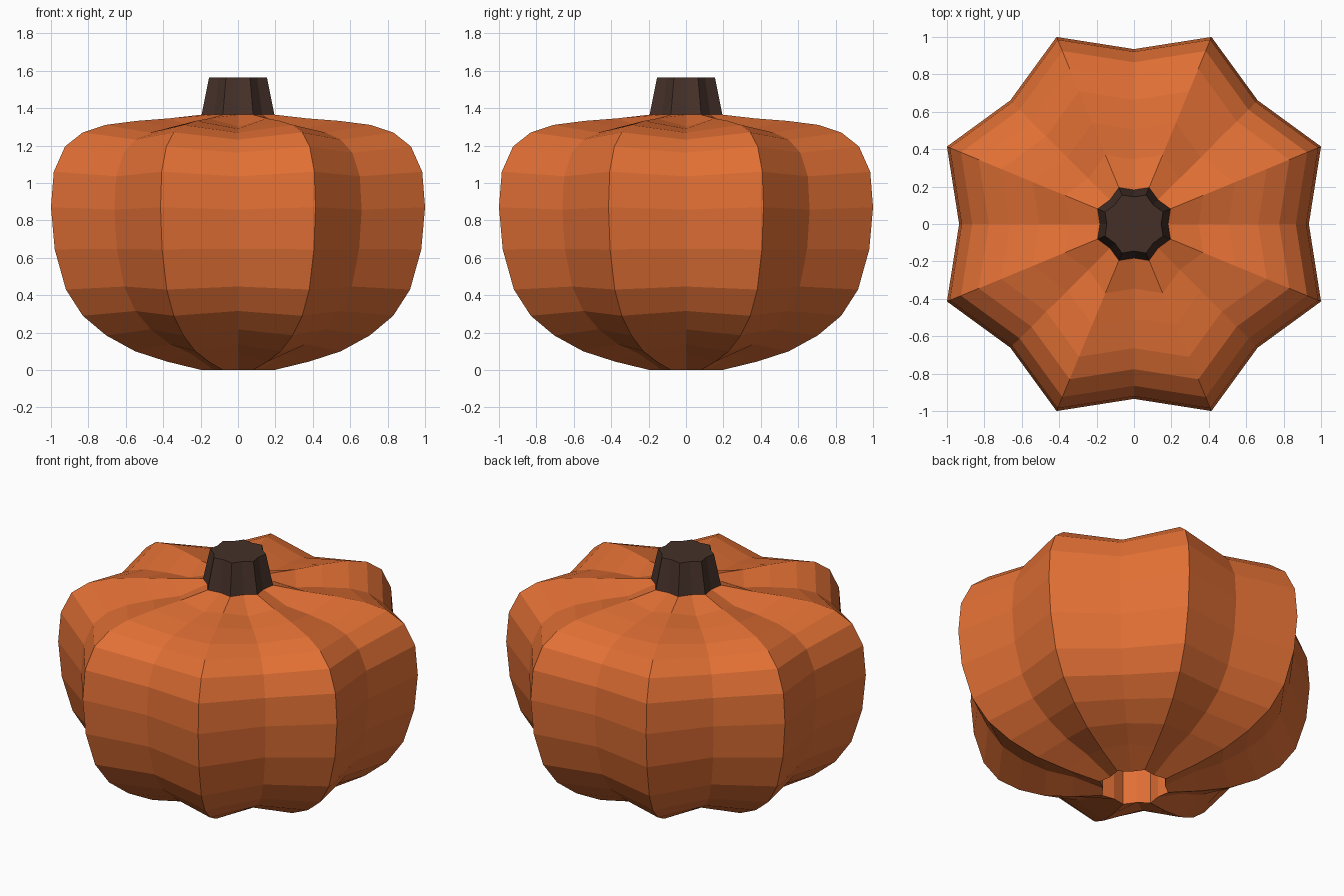
import bpy, bmesh, math

if "Cube" in bpy.data.objects:
    bpy.data.objects.remove(bpy.data.objects["Cube"])

RIBS = 8
VALLEY = 0.935                      # valley size relative to rib crest
CREST = 1 / math.cos(math.pi / 8)   # silhouette half-width -> crest radius


def material(name, color):
    m = bpy.data.materials.new(name)
    m.diffuse_color = (*color, 1)
    m.use_nodes = True
    m.node_tree.nodes["Principled BSDF"].inputs["Base Color"].default_value = m.diffuse_color
    return m


def ribbed_body(name, profile, mat, closed, sink=0.0, mid_z=0.68):
    """Sweep (half-width, z) points round z with alternating crests and valleys."""
    bm = bmesh.new()
    n, last = RIBS * 2, len(profile) - 1
    rings = []
    for j, (w, z) in enumerate(profile):
        ring = []
        for i in range(n):
            a = math.pi * i / RIBS
            crest = i % 2 == 1
            r = w * CREST if crest else w * VALLEY
            zz = z
            if not crest and 0 < j < last:
                zz = z + (mid_z - z) * sink
            ring.append(bm.verts.new((r * math.cos(a), r * math.sin(a), zz)))
        rings.append(ring)
    pairs = list(zip(rings, rings[1:]))
    if closed:
        pairs.append((rings[-1], rings[0]))   # straight core wall
    for lo, hi in pairs:
        for i in range(n):
            k = (i + 1) % n
            bm.faces.new((lo[i], lo[k], hi[k], hi[i]))
    if not closed:
        bm.faces.new(rings[-1])
    me = bpy.data.meshes.new(name)
    bm.to_mesh(me)
    bm.free()
    me.materials.append(mat)
    ob = bpy.data.objects.new(name, me)
    bpy.context.collection.objects.link(ob)
    return ob


# Ribbed pumpkin flesh with an open core underneath
flesh = [(0.195, 0), (0.38, 0.045), (0.55, 0.10), (0.705, 0.185), (0.83, 0.29),
         (0.92, 0.43), (0.98, 0.645), (1.0, 0.87), (0.985, 1.06), (0.925, 1.195),
         (0.83, 1.27), (0.71, 1.31), (0.54, 1.332), (0.37, 1.345), (0.195, 1.365)]
ribbed_body("pumpkin_body", flesh, material("orange", (0.75, 0.16, 0.035)), True, sink=0.065)

# Tapered stem
ribbed_body("stem", [(0.195, 1.363), (0.155, 1.563)],
            material("stem_brown", (0.06, 0.03, 0.022)), False)
